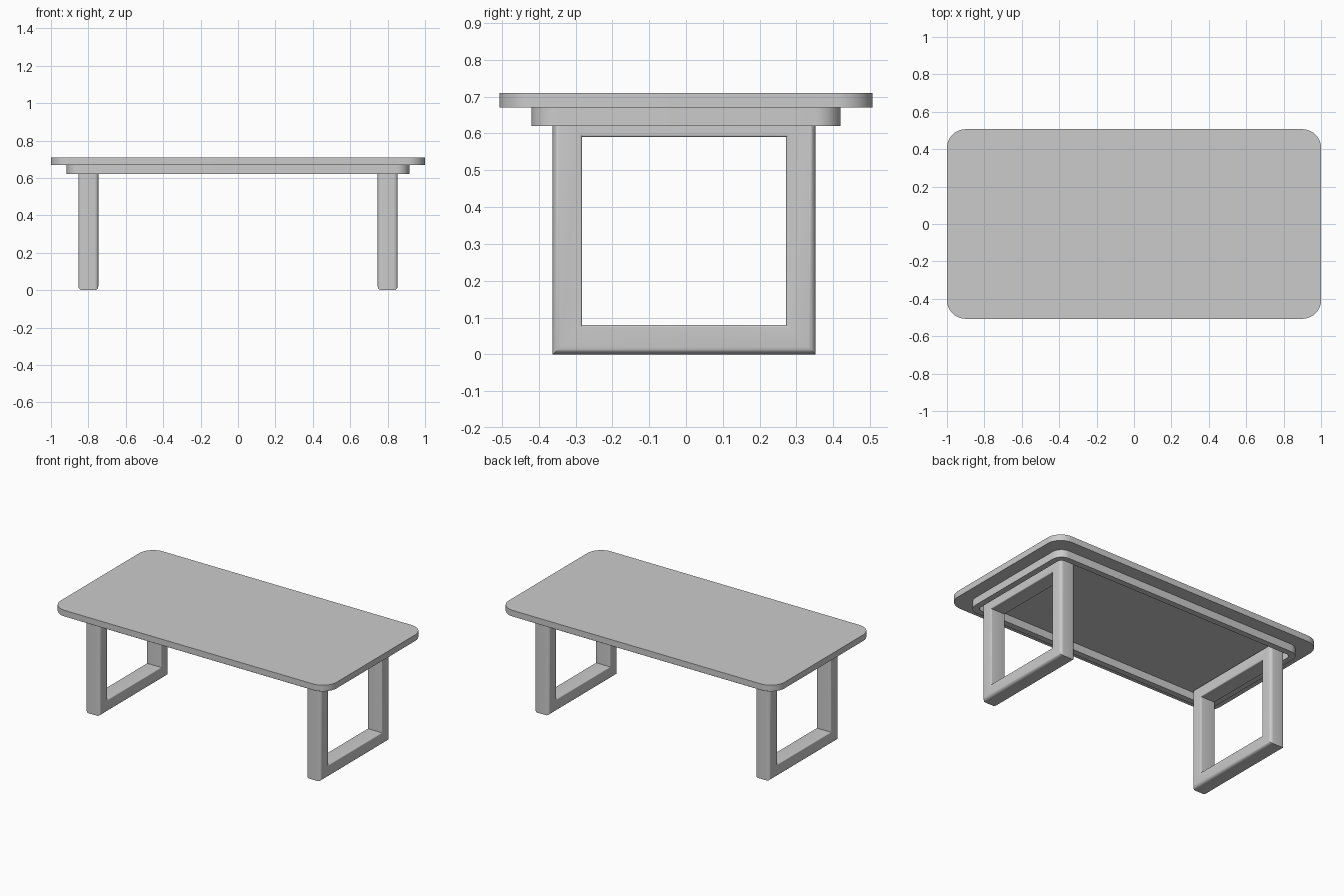
import bpy
from math import cos, sin, pi, radians

if "Cube" in bpy.data.objects:
    bpy.data.objects.remove(bpy.data.objects["Cube"])


def make_object(name, verts, faces, angle=35):
    mesh = bpy.data.meshes.new(name)
    mesh.from_pydata(verts, [], faces)
    mesh.update()
    ob = bpy.data.objects.new(name, mesh)
    bpy.context.collection.objects.link(ob)
    bpy.ops.object.select_all(action='DESELECT')
    ob.select_set(True)
    bpy.context.view_layer.objects.active = ob
    bpy.ops.object.shade_smooth_by_angle(angle=radians(angle))
    return ob


def rounded_rect(hx, hy, r, n=10):
    pts = []
    for k, (sx, sy) in enumerate([(1, 1), (-1, 1), (-1, -1), (1, -1)]):
        for i in range(n + 1):
            a = (k + i / n) * pi / 2
            pts.append((sx * (hx - r) + r * cos(a), sy * (hy - r) + r * sin(a)))
    return pts


def bridge(a, b, n):
    return [(a + i, a + (i + 1) % n, b + (i + 1) % n, b + i) for i in range(n)]


# Table top: rounded slab
outline = rounded_rect(1.0, 0.507, 0.1)
n = len(outline)
verts = [(x, y, z) for z in (0.67, 0.71) for x, y in outline]
make_object("table_top", verts,
            bridge(0, n, n) + [tuple(range(n, 2 * n)), tuple(range(n - 1, -1, -1))])

# Apron: hollow rounded ring under the top
outer = rounded_rect(0.916, 0.42, 0.07)
inner = rounded_rect(0.876, 0.38, 0.03)
n = len(outer)
verts = [(x, y, z) for loop, z in ((outer, 0.62), (outer, 0.67), (inner, 0.67), (inner, 0.62))
         for x, y in loop]
faces = []
for k in range(4):
    faces += bridge(k * n, (k + 1) % 4 * n, n)
make_object("apron", verts, faces)


# Leg frame: rounded bar section swept round a rectangle with mitred corners
def bar_section(half_w, depth, r_out, r_in, n=5):
    pts = []
    corners = [(half_w - r_in, depth - r_in, r_in), (-half_w + r_in, depth - r_in, r_in),
               (-half_w + r_out, r_out, r_out), (half_w - r_out, r_out, r_out)]
    for k, (cx, cd, r) in enumerate(corners):
        for i in range(n + 1):
            a = (k + i / n) * pi / 2
            pts.append((cx + r * cos(a), cd + r * sin(a)))
    return pts


section = bar_section(0.053, 0.08, 0.02, 0.007)
n = len(section)
y0, y1, z0, z1 = -0.362, 0.352, 0.0, 0.67
verts = []
for y, z, dy, dz in ((y0, z0, 1, 1), (y1, z0, -1, 1), (y1, z1, -1, -1), (y0, z1, 1, -1)):
    verts += [(0.8 + x, y + d * dy, z + d * dz) for x, d in section]
faces = []
for k in range(4):
    faces += [f[::-1] for f in bridge(k * n, (k + 1) % 4 * n, n)]
legs = make_object("leg_frames", verts, faces)
mirror = legs.modifiers.new("Mirror", 'MIRROR')
mirror.use_axis = (True, False, False)
